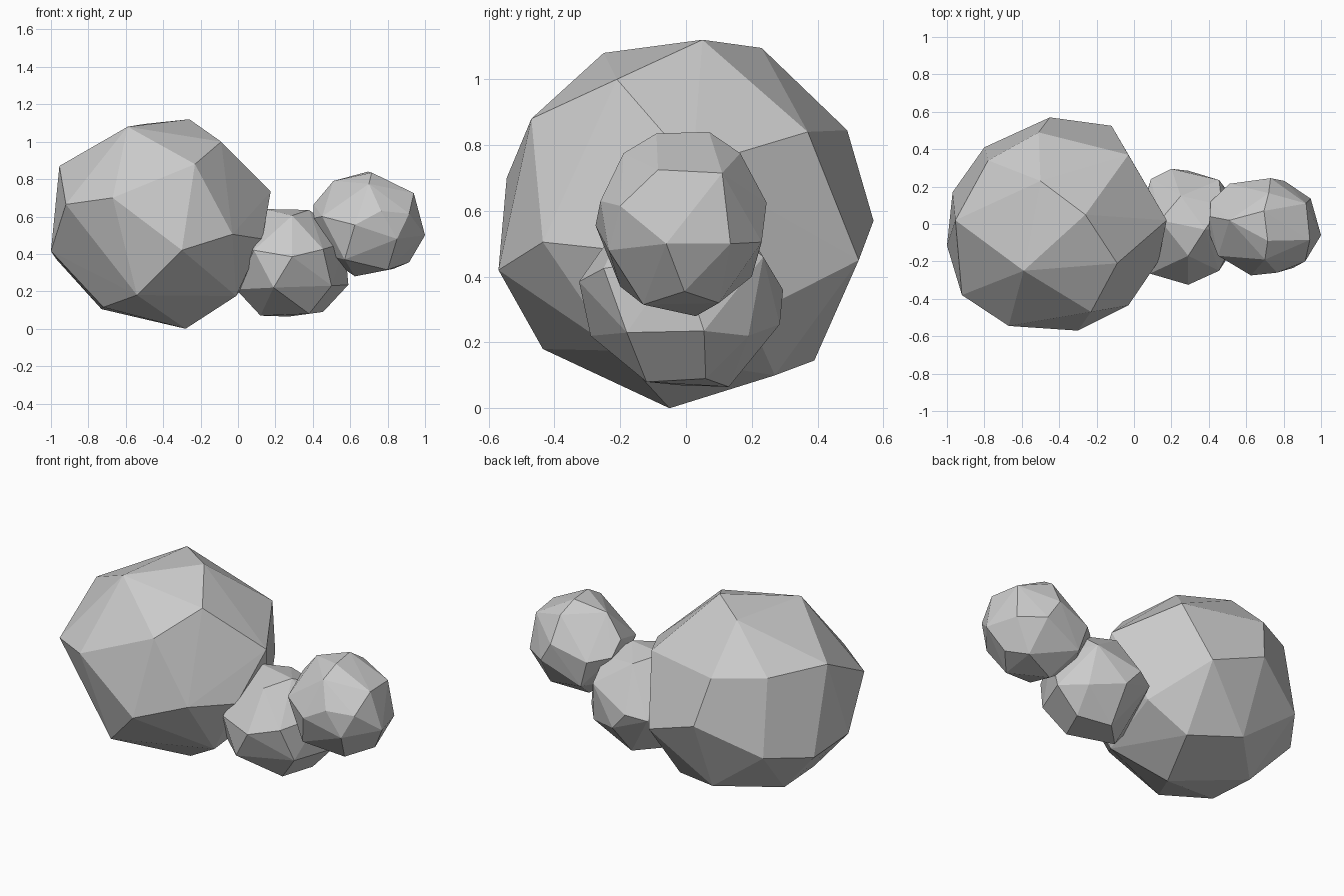
import bpy
import bmesh
from math import radians
from mathutils import Vector

default_cube = bpy.data.objects.get("Cube")
if default_cube:
    bpy.data.objects.remove(default_cube, do_unlink=True)

# One plain stone colour for every boulder
stone = bpy.data.materials.new("stone_grey")
stone.use_nodes = True
stone_colour = (0.6, 0.6, 0.6, 1)
stone.diffuse_color = stone_colour
stone.node_tree.nodes["Principled BSDF"].inputs["Base Color"].default_value = stone_colour


def chiselled_boulder(name, *corner_rings):
    """Wrap rings of corners (in hundredths) in a flat-shaded convex skin."""
    bm = bmesh.new()
    for ring in corner_rings:
        for corner in ring:
            bm.verts.new(Vector(corner) / 100)
    result = bmesh.ops.convex_hull(bm, input=bm.verts[:])
    loose = {item for key in ("geom_interior", "geom_unused")
             for item in result[key] if isinstance(item, bmesh.types.BMVert)}
    bmesh.ops.delete(bm, geom=list(loose), context="VERTS")
    bmesh.ops.dissolve_limit(bm, angle_limit=radians(1), verts=bm.verts[:], edges=bm.edges[:])
    bmesh.ops.recalc_face_normals(bm, faces=bm.faces[:])
    mesh = bpy.data.meshes.new(name)
    bm.to_mesh(mesh)
    bm.free()
    mesh.materials.append(stone)
    boulder = bpy.data.objects.new(name, mesh)
    bpy.context.collection.objects.link(boulder)
    return boulder


# Large boulder: crown, shoulders, waist and underside
large_crown = [
    (-59, -25, 108), (-26, 5, 112), (-50, 23, 109.5), (-9, -21, 100),
]
large_shoulders = [
    (-23, -47, 88), (-51, 49, 84.5), (-78, 34, 86), (-95.5, 2, 87),
    (-3, 37, 84), (17.5, 2, 73.5), (-67, -54.5, 70), (-92, -38, 66.5),
]
large_waist = [
    (-45, 57, 57), (-3, -43.5, 50.5), (13, -20, 48), (-12, 52.5, 45),
    (-30, -57, 42), (-100, -11.5, 41.5), (-80, 41, 41), (-97, 17, 37),
    (6, 19, 28),
]
large_underside = [
    (-54, -43.5, 18), (-1, -21, 17.5), (-45, 39, 14.5), (-73, 11, 10.5),
    (-72, -19, 11.5), (-15, 27, 10), (-28, -5, 0),
]
chiselled_boulder("large_boulder", large_crown, large_shoulders,
                  large_waist, large_underside)

# Middle boulder, partly sunk into the large one
middle_crown = [
    (14, 2, 64), (38, -3, 63.5), (29, -17, 60.5), (25, 15, 60), (47, 10, 57),
]
middle_waist = [
    (3, 0, 50), (57, -2, 46), (45.5, 23.5, 46), (45.5, -25, 42.5),
    (8.5, -26.5, 42), (29, -32.5, 38.5), (20, 29.5, 36), (9, 24, 33),
]
middle_underside = [
    (29, 28.5, 25.5), (59, 5.5, 23.5), (50, -18, 23), (48, 19, 22),
    (19, -29, 22), (-1, -10, 21), (45.5, 6, 9), (38, -12, 8),
    (12, -2, 7), (27, 13, 6.5),
]
chiselled_boulder("middle_boulder", middle_crown, middle_waist, middle_underside)

# Small boulder, perched at the far end
small_crown = [
    (71.5, -9, 83.5), (69.5, 7, 84), (51, 2, 79), (70, -19, 77.5),
    (72, 16.5, 77.5), (94, -8.5, 72.5), (92, 11, 71.5),
]
small_waist = [
    (40.5, 4, 66.5), (76.5, -26, 63), (73, 24.5, 62.5), (91.5, -20, 61.5),
    (40, -4.5, 59), (45, -17, 60), (41, 12, 58), (51, 21.5, 56),
    (62.5, -27.5, 55.5),
]
small_underside = [
    (80.5, 23, 50.5), (94.5, 13.5, 50), (100, -6, 50), (85, -23.5, 48),
    (56, 20, 40), (45, 2, 40), (57, -20, 37), (91.5, -0.5, 35.5),
    (80, -13, 31.5), (83, 10, 32), (62.5, 3, 28),
]
chiselled_boulder("small_boulder", small_crown, small_waist, small_underside)
